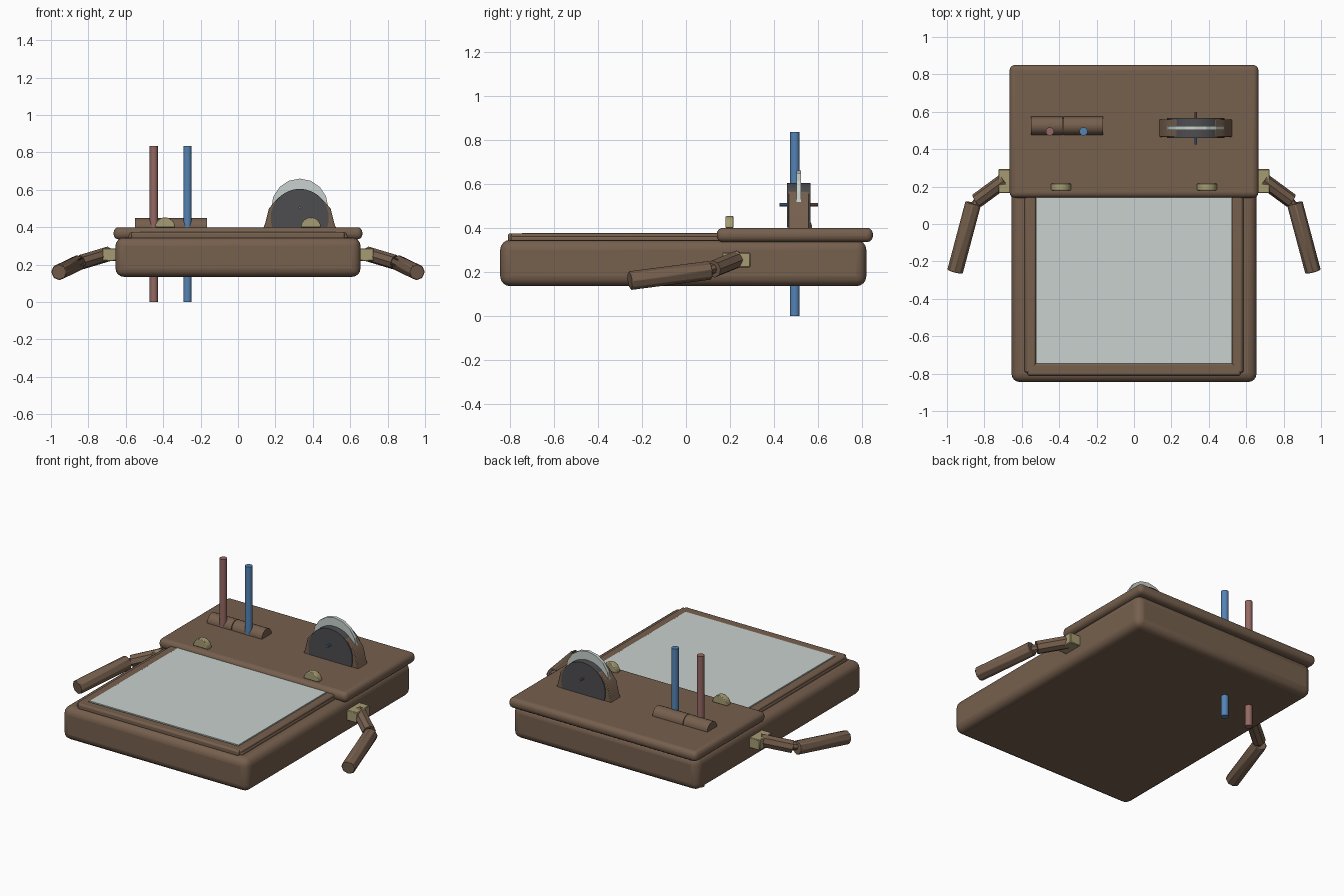
import bpy, bmesh, math
from mathutils import Vector

cube = bpy.data.objects.get("Cube")
if cube:
    bpy.data.objects.remove(cube, do_unlink=True)


def material(name, rgb):
    m = bpy.data.materials.new(name)
    m.use_nodes = True
    m.diffuse_color = (*rgb, 1)
    m.node_tree.nodes["Principled BSDF"].inputs["Base Color"].default_value = (*rgb, 1)
    return m


BROWN = material("brown", (0.18, 0.115, 0.075))
TAN = material("tan yellow", (0.38, 0.33, 0.17))
GLASS = material("pale grey", (0.58, 0.64, 0.61))
DARK = material("dark grey", (0.075, 0.075, 0.08))
RED = material("dull red", (0.30, 0.14, 0.125))
BLUE = material("blue", (0.09, 0.23, 0.46))


def finish(name, bm, mat, bevel=0, segments=3, smooth=True):
    bmesh.ops.recalc_face_normals(bm, faces=bm.faces)
    mesh = bpy.data.meshes.new(name)
    bm.to_mesh(mesh)
    bm.free()
    mesh.materials.append(mat)
    ob = bpy.data.objects.new(name, mesh)
    bpy.context.collection.objects.link(ob)
    if bevel:
        mod = ob.modifiers.new("bevel", 'BEVEL')
        mod.width, mod.segments = bevel, segments
    if smooth:
        bpy.ops.object.select_all(action='DESELECT')
        ob.select_set(True)
        bpy.context.view_layer.objects.active = ob
        bpy.ops.object.shade_smooth_by_angle(angle=math.radians(35))
    return ob


def box(name, lo, hi, mat, bevel=0, segments=3):
    bm = bmesh.new()
    bmesh.ops.create_cube(bm, size=1)
    for v in bm.verts:
        v.co = Vector([(a + b) / 2 + c * (b - a) for a, b, c in zip(lo, hi, v.co)])
    return finish(name, bm, mat, bevel, segments)


def rod(name, a, b, radius, mat, sides=16, smooth=True, bevel=0):
    a, b = Vector(a), Vector(b)
    bm = bmesh.new()
    bmesh.ops.create_cone(bm, cap_ends=True, segments=sides, radius1=radius,
                          radius2=radius, depth=(b - a).length)
    turn = (b - a).to_track_quat('Z', 'Y')
    for v in bm.verts:
        v.co = turn @ v.co + (a + b) / 2
    return finish(name, bm, mat, bevel, 1, smooth)


def extrude_y(name, points, y0, y1, mat, bevel=0):
    """Extrude an x-z outline along y."""
    bm = bmesh.new()
    face = bm.faces.new([bm.verts.new((x, y0, z)) for x, z in points])
    moved = bmesh.ops.extrude_face_region(bm, geom=[face])["geom"]
    for v in moved:
        if isinstance(v, bmesh.types.BMVert):
            v.co.y = y1
    return finish(name, bm, mat, bevel, 2)


def arc(cx, cz, r, start, end, n):
    return [(cx + r * math.cos(math.radians(start + (end - start) * i / n)),
             cz + r * math.sin(math.radians(start + (end - start) * i / n)))
            for i in range(n + 1)]


# Case and raised rear deck
box("case_body", (-0.655, -0.845, 0.135), (0.655, 0.82, 0.345), BROWN, 0.045, 4)
box("rear_deck", (-0.665, 0.14, 0.335), (0.665, 0.85, 0.4), BROWN, 0.028, 4)

# Screen with its surrounding rails
box("frame_base", (-0.585, -0.795, 0.33), (0.585, 0.2, 0.362), BROWN, 0.01)
box("front_rail", (-0.57, -0.81, 0.335), (0.57, -0.745, 0.375), BROWN, 0.012)
for side, s in (("left", 1), ("right", -1)):
    xs = sorted((s * 0.525, s * 0.58))
    box(side + "_rail", (xs[0], -0.795, 0.335), (xs[1], 0.2, 0.375), BROWN, 0.01)
box("screen_panel", (-0.525, -0.745, 0.35), (0.525, 0.18, 0.377), GLASS)

# Two rods that pass through the case, and their rounded holders
for name, x, mat in (("red_rod", -0.45, RED), ("blue_rod", -0.27, BLUE)):
    rod(name, (x, 0.495, 0), (x, 0.495, 0.835), 0.022, mat)
for name, x0, x1 in (("right_rod_holder", -0.552, -0.382), ("left_rod_holder", -0.378, -0.165)):
    rod(name, (x0, 0.525, 0.4), (x1, 0.525, 0.4), 0.049, BROWN, 20)

# Wheel housing: brown flared shell, dark cheeks, pale wheel and axle
WX = 0.33
half = [(0.195, 0.395), (0.185, 0.42), (0.165, 0.5), (0.14, 0.53), (0.105, 0.565)]
shell = [(WX + x, z) for x, z in half] + [(WX - x, z) for x, z in reversed(half)]
extrude_y("wheel_housing", shell, 0.465, 0.56, BROWN, 0.004)
cheek = arc(WX, 0.45, 0.155, -18, 198, 28)
for name, y0, y1 in (("front_cheek", 0.459, 0.503), ("rear_cheek", 0.523, 0.566)):
    extrude_y(name, cheek, y0, y1, DARK)
rod("wheel_disc", (WX, 0.503, 0.508), (WX, 0.523, 0.508), 0.152, GLASS, 16, False)
rod("front_axle", (WX, 0.425, 0.505), (WX, 0.51, 0.505), 0.007, BLUE, 10)
rod("rear_axle", (WX, 0.51, 0.505), (WX, 0.6, 0.505), 0.007, RED, 10)

# Paired half-round knobs, shoulder brackets and jointed arms
for side, s in (("left", 1), ("right", -1)):
    extrude_y(side + "_knob", arc(s * 0.39, 0.4, 0.053, 0, 180, 16), 0.18, 0.217, TAN, 0.004)
    xs = sorted((s * 0.64, s * 0.725))
    box(side + "_bracket", (xs[0], 0.165, 0.22), (xs[1], 0.293, 0.287), TAN, 0.004, 1)
    shoulder = Vector((s * 0.69, 0.235, 0.258))
    elbow = Vector((s * 0.86, 0.11, 0.207))
    hand = Vector((s * 0.957, -0.255, 0.16))
    rod(side + "_upper_arm", shoulder, elbow.lerp(shoulder, 0.12), 0.04, BROWN, 8)
    rod(side + "_elbow_pin", elbow.lerp(shoulder, 0.25), elbow.lerp(hand, 0.1), 0.025, BROWN, 8)
    rod(side + "_forearm", elbow, hand, 0.044, BROWN, 8, True, 0.004)
